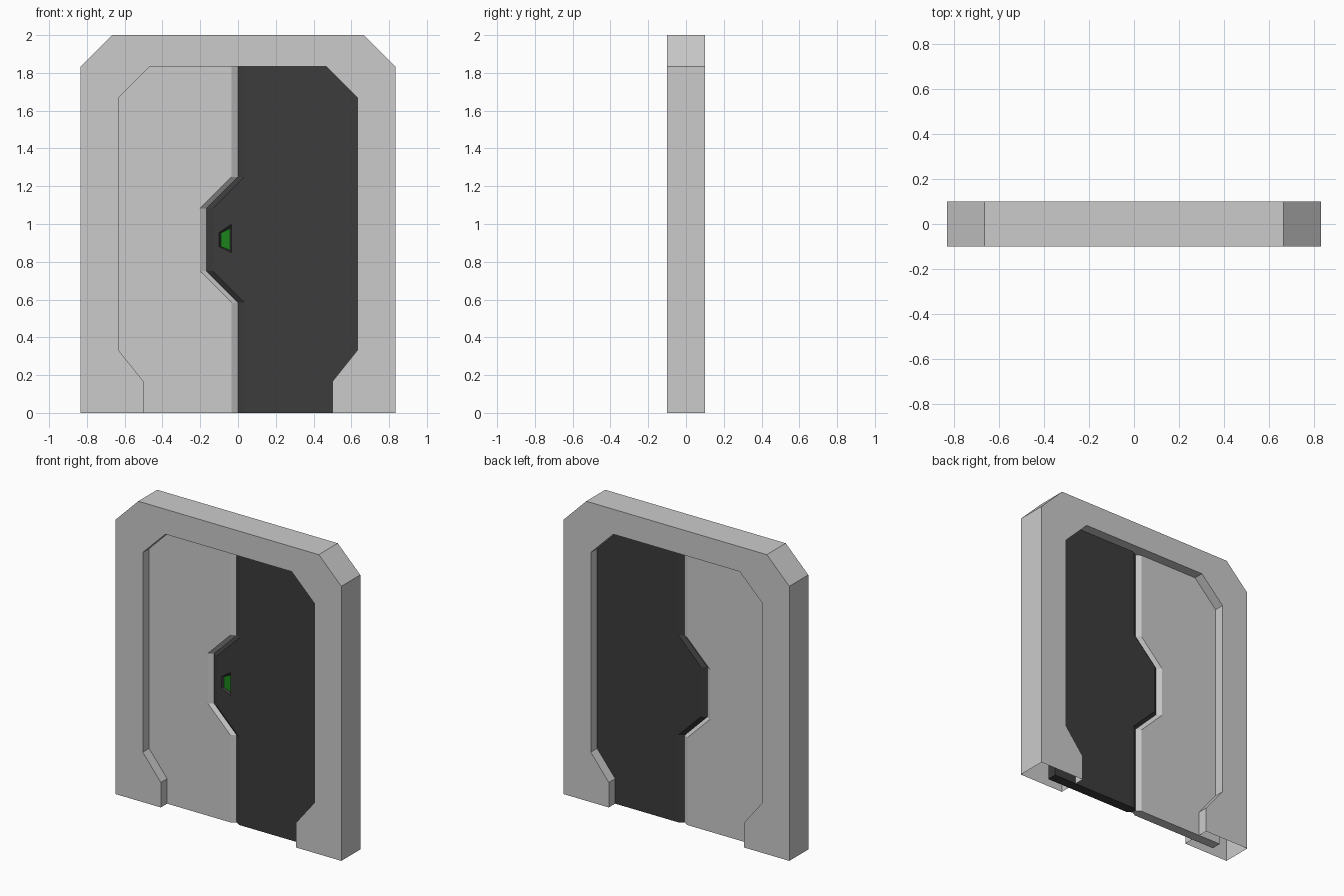
import bpy, bmesh

if "Cube" in bpy.data.objects:
    bpy.data.objects.remove(bpy.data.objects["Cube"])


def material(name, rgb):
    m = bpy.data.materials.new(name)
    m.diffuse_color = (*rgb, 1)
    m.use_nodes = True
    m.node_tree.nodes["Principled BSDF"].inputs["Base Color"].default_value = m.diffuse_color
    return m


def loft(name, layers, mat=None, open_bottom=False):
    """Skin matching (x, z) outlines placed at successive y depths."""
    bm = bmesh.new()
    rings = [[bm.verts.new((x, y, z)) for x, z in pts] for y, pts in layers]
    bm.faces.new(rings[0])
    if len(rings) > 1:
        bm.faces.new(rings[-1])
    n = len(rings[0])
    for a, b in zip(rings, rings[1:]):
        for i in range(n):
            j = (i + 1) % n
            if open_bottom and abs(a[i].co.z) + abs(a[j].co.z) < 1e-6:
                continue
            bm.faces.new((a[i], a[j], b[j], b[i]))
    bmesh.ops.recalc_face_normals(bm, faces=bm.faces[:])
    mesh = bpy.data.meshes.new(name)
    bm.to_mesh(mesh)
    bm.free()
    obj = bpy.data.objects.new(name, mesh)
    bpy.context.collection.objects.link(obj)
    if mat:
        mesh.materials.append(mat)
    return obj


dark = material("dark_panel", (0.045, 0.045, 0.045))
green = material("green_light", (0.012, 0.23, 0.012))

# Hollow frame, open underneath
half = [(0.5, 0), (0.8333, 0), (0.8333, 1.8333), (0.6667, 2)]
inner = [(0.4667, 1.8333), (0.6333, 1.6667), (0.6333, 0.3333), (0.5, 0.1667)]
outer_loop = half + [(-x, z) for x, z in half[::-1]]
inner_loop = [(-x, z) for x, z in inner[::-1]] + inner
frame_outline = outer_loop + inner_loop
loft("door_frame", [(-0.1, frame_outline), (0.1, frame_outline)], open_bottom=True)

# Sliding panels with a bevelled, interlocking seam
TOP, T, DEPTH, BEVEL = 1.8667, 0.0333, 0.02, 0.0333
seam = [(0, 0), (0, 0.5833), (-0.1667, 0.75), (-0.1667, 1.0833), (0, 1.25), (0, TOP)]


def door(name, side, mat=None):
    def outline(shift):
        edge = [(x + side * shift, z) for x, z in seam]
        return edge + [(side * 0.48, TOP), (side * 0.6667, 1.68), (side * 0.6667, 0)]
    return loft(name, [(-T, outline(BEVEL)), (-T + DEPTH, outline(0)),
                       (T - DEPTH, outline(0)), (T, outline(BEVEL))], mat)


door("left_door_panel", -1)
right_door = door("right_door_panel", 1, dark)

# Recessed indicator on the front of the dark panel
rim = [(-0.1, 0.955), (-0.0333, 1.0), (-0.0333, 0.848), (-0.1, 0.88)]
floor = [(-0.09, 0.952), (-0.042, 0.976), (-0.042, 0.862), (-0.089, 0.88)]
cutter = loft("indicator_cutter", [(-0.06, rim), (-T, rim), (-0.018, floor)], dark)
cutter.hide_render = True
cutter.hide_viewport = True
cut = right_door.modifiers.new("indicator_recess", "BOOLEAN")
cut.operation = "DIFFERENCE"
cut.object = cutter
cut.solver = "EXACT"
loft("indicator_light", [(-0.019, floor)], green)
